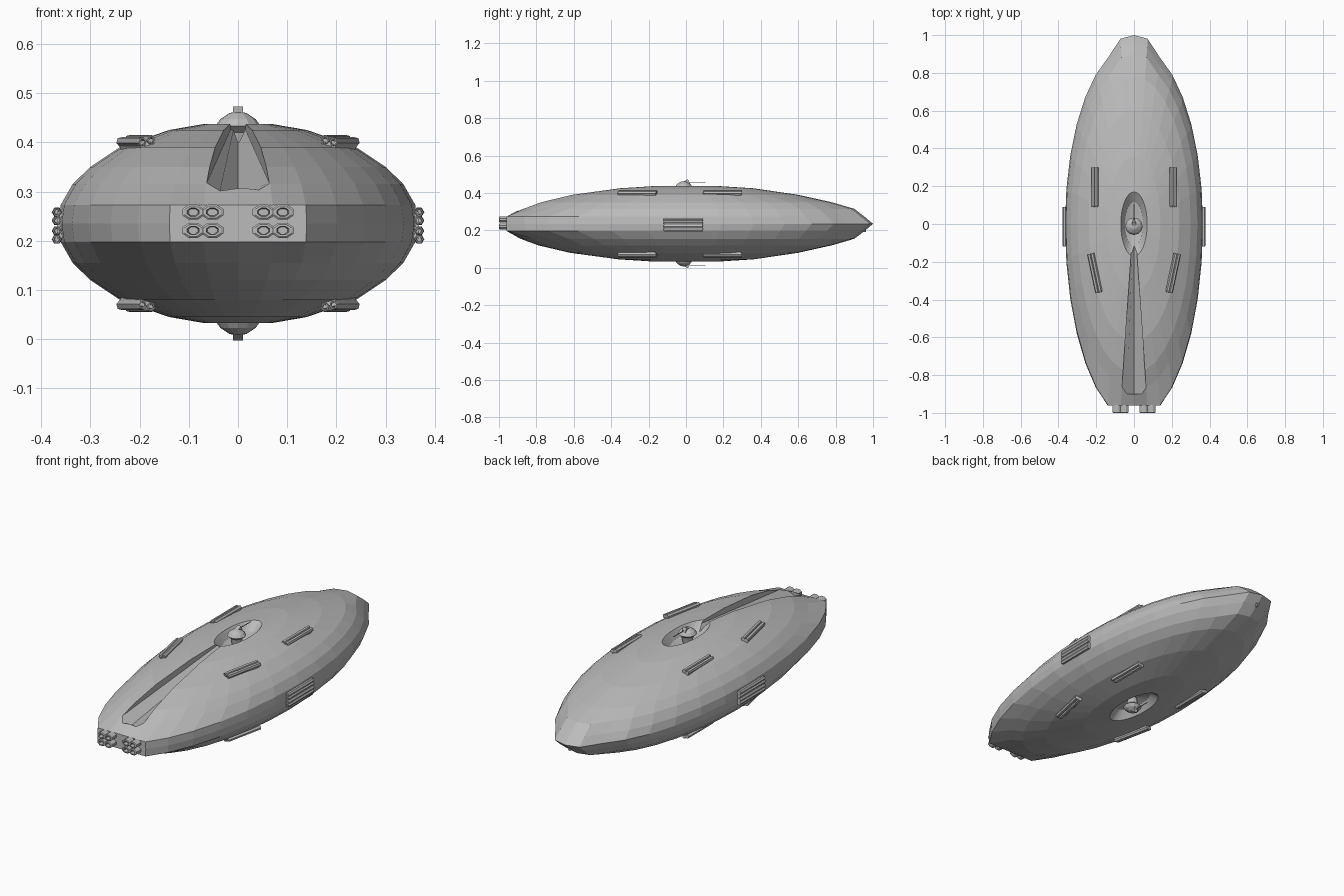
import bpy, bmesh, math
from mathutils import Matrix, Vector

if "Cube" in bpy.data.objects:
    bpy.data.objects.remove(bpy.data.objects["Cube"])

grey = bpy.data.materials.new("hull grey")
grey.use_nodes = True
grey.diffuse_color = (0.5, 0.5, 0.5, 1)
grey.node_tree.nodes["Principled BSDF"].inputs["Base Color"].default_value = (0.5, 0.5, 0.5, 1)

MID = 0.235
SEG = 32


def finish(name, bm):
    bmesh.ops.recalc_face_normals(bm, faces=bm.faces)
    mesh = bpy.data.meshes.new(name)
    bm.to_mesh(mesh)
    bm.free()
    mesh.materials.append(grey)
    ob = bpy.data.objects.new(name, mesh)
    bpy.context.collection.objects.link(ob)
    return ob


def loft(name, rings):
    """Skin a list of equal-length point rings and cap both ends."""
    bm = bmesh.new()
    loops = [[bm.verts.new(p) for p in ring] for ring in rings]
    for a, b in zip(loops, loops[1:]):
        n = len(a)
        for i in range(n):
            bm.faces.new((a[i], a[(i + 1) % n], b[(i + 1) % n], b[i]))
    bm.faces.new(loops[0])
    bm.faces.new(loops[-1])
    return finish(name, bm)


# Hull: level rings (height from middle, half width, front reach, rear reach)
levels = [(0, .365, 1.04, 1.0), (.038, .36, 1.04, .955), (.08, .336, .885, .90),
          (.115, .30, .79, .78), (.155, .24, .62, .60), (.19, .14, .36, .36),
          (.202, .07, .17, .17), (.165, .048, .115, .115), (.15, .015, .03, .03)]


def hull_ring(dz, rx, front, rear):
    pts = []
    for i in range(SEG):
        a = 2 * math.pi * i / SEG
        x, c = rx * math.sin(a), math.cos(a)
        if c < 0:
            y = max(front * c, -0.96)               # flat bow
        else:
            pinch = 0.95 if abs(dz) < 0.1 and 1 < min(i, SEG - i) else 1
            y = rear * c * pinch                    # narrow beak at the stern
        pts.append((x, y, MID + dz))
    return pts


lower = [(-l[0], *l[1:]) for l in levels[:0:-1]]
hull = loft("hull", [hull_ring(*l) for l in lower + levels])

# Groove that widens from the upper well to the bow
def groove_section(y, w, low, edge):
    return [(0, y, low), (w, y, edge), (w, y, .6), (-w, y, .6), (-w, y, edge)]


cutter = loft("groove_cutter", [groove_section(-.08, .01, .405, .437),
                                groove_section(-.9, .066, .288, .312)])
cutter.hide_render = True
mod = hull.modifiers.new("groove", "BOOLEAN")
mod.operation, mod.solver, mod.object = "DIFFERENCE", "EXACT", cutter
bpy.context.view_layer.objects.active = hull
bpy.ops.object.modifier_apply(modifier=mod.name)
bpy.data.objects.remove(cutter)


def prism(name, sides, rx, rz, length, matrix, hollow=0.0):
    """Prism along y with bevelled ends and optional sunken front mouth."""
    def ring(s, y):
        return [matrix @ Vector((s * rx * math.cos(a), y, s * rz * math.sin(a)))
                for a in (2 * math.pi * (i + .5 * (sides == 8)) / sides for i in range(sides))]
    h = length / 2
    rings = [ring(1, h), ring(1, -h * .9), ring(.8, -h)]
    if hollow:
        rings += [ring(.55, -h), ring(.45, -h + hollow)]
    return loft(name, rings)


def block(name, size, matrix):
    bm = bmesh.new()
    bmesh.ops.create_cube(bm, size=1)
    bmesh.ops.transform(bm, matrix=matrix @ Matrix.Diagonal((*size, 1)), verts=bm.verts)
    return finish(name, bm)


T = Matrix.Translation
for sx, side in ((1, "left"), (-1, "right")):
    # Twin-tube pods on the upper and lower shell
    for sz, height in ((1, "upper"), (-1, "lower")):
        for y, yaw, end in ((.195, 0, "rear"), (-.26, -12, "front")):
            place = (T((sx * .207, y, MID + sz * .168))
                     @ Matrix.Rotation(math.radians(sx * yaw), 4, "Z")
                     @ Matrix.Rotation(math.radians(sx * sz * 14), 4, "Y"))
            tag = f"{side}_{height}_{end}"
            block(f"pod_base_{tag}", (.03, .2, .016), place @ T((0, 0, -sz * .006)))
            for k in (-1, 1):
                prism(f"pod_tube_{tag}", 6, .0105, .0105, .21, place @ T((k * .009, 0, 0)), .02)
    # Four stacked tubes on each flank
    block(f"flank_base_{side}", (.02, .2, .055), T((sx * .358, -.015, MID - .003)))
    for z in (.205, .222, .243, .26):
        prism(f"flank_tube_{side}", 6, .0105, .0105, .21, T((sx * .368, -.015, z - .002)), .02)
    # Bow nozzles
    for x in (.052, .091):
        for z in (.221, .258):
            prism(f"bow_nozzle_{side}", 8, .024, .0165, .05, T((sx * x, -.975, z)), .02)
    # Small stern fin
    block(f"stern_fin_{side}", (.006, .035, .03),
          T((sx * .008, .945, .205)) @ Matrix.Rotation(sx * .5, 4, "Y"))

# Domed turrets standing in the upper and lower wells
for s, tag in ((1, "upper"), (-1, "lower")):
    rings = []
    for r, h in ((.02, .14), (.03, .185), (.046, .198), (.036, .212), (.018, .224), (.006, .227)):
        rings.append([(r * math.cos(math.pi * i / 6), -.012 + r * math.sin(math.pi * i / 6),
                       MID + s * h) for i in range(12)])
    loft(f"turret_{tag}", rings)
    block(f"turret_head_{tag}", (.02, .055, .028),
          T((0, -.008, MID + s * .213)) @ Matrix.Rotation(s * .45, 4, "X"))
    block(f"turret_rod_{tag}", (.003, .09, .003), T((0, .06, MID + s * .222)))
